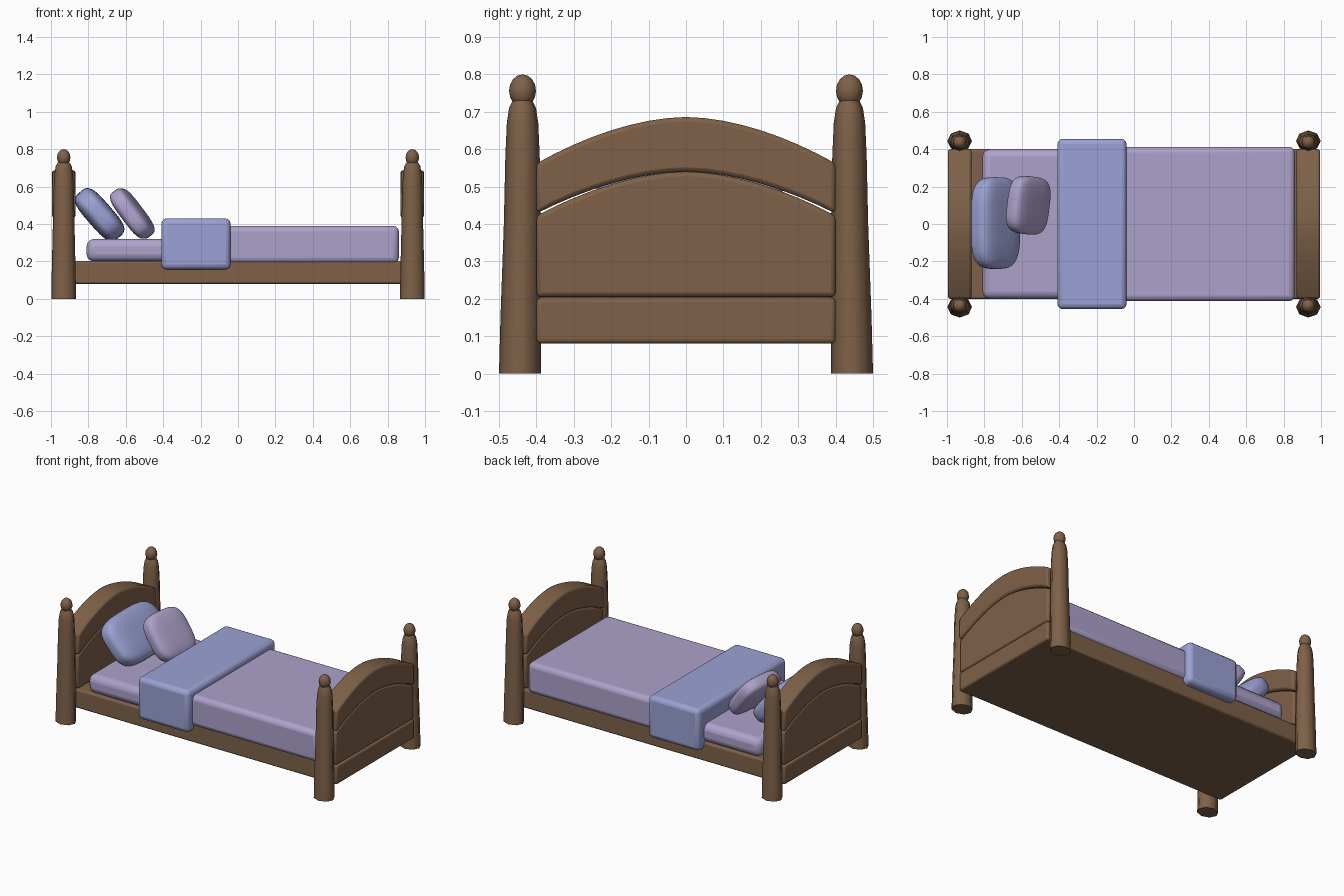
import bpy, bmesh, math

if "Cube" in bpy.data.objects:
    bpy.data.objects.remove(bpy.data.objects["Cube"])


def material(name, rgb):
    m = bpy.data.materials.new(name)
    m.diffuse_color = (*rgb, 1)
    m.use_nodes = True
    m.node_tree.nodes["Principled BSDF"].inputs["Base Color"].default_value = m.diffuse_color
    return m


WOOD = material("wood", (0.21, 0.12, 0.065))
LAVENDER = material("lavender_cloth", (0.42, 0.36, 0.60))
BLUE = material("blue_cloth", (0.33, 0.36, 0.66))


def finish(name, bm, mat, bevel=0, segments=3, angle=40):
    bmesh.ops.recalc_face_normals(bm, faces=bm.faces)
    me = bpy.data.meshes.new(name)
    bm.to_mesh(me)
    bm.free()
    me.materials.append(mat)
    ob = bpy.data.objects.new(name, me)
    bpy.context.collection.objects.link(ob)
    if bevel:
        b = ob.modifiers.new("soft_edges", 'BEVEL')
        b.width, b.segments = bevel, segments
        b.limit_method, b.angle_limit = 'ANGLE', math.radians(40)
    bpy.ops.object.select_all(action='DESELECT')
    ob.select_set(True)
    bpy.context.view_layer.objects.active = ob
    bpy.ops.object.shade_smooth_by_angle(angle=math.radians(angle))
    return ob


def box(name, x, y, z, mat, bevel):
    """Soft-edged box from (min, max) ranges."""
    bm = bmesh.new()
    bmesh.ops.create_cube(bm, size=1)
    for v in bm.verts:
        for i, (lo, hi) in enumerate((x, y, z)):
            v.co[i] = lo if v.co[i] < 0 else hi
    return finish(name, bm, mat, bevel)


def arch(side, mid, y):
    return mid - (mid - side) * (abs(y) / 0.4) ** 1.8


def arched_board(name, x, thick, low, high):
    """Board across y; low and high are (side, middle) heights of its edges."""
    n = 16
    ys = [-0.4 + 0.8 * i / n for i in range(n + 1)]
    outline = [(y, arch(*low, y)) for y in ys] + [(y, arch(*high, y)) for y in reversed(ys)]
    bm = bmesh.new()
    f = bm.faces.new([bm.verts.new((x - thick / 2, y, z)) for y, z in outline])
    r = bmesh.ops.extrude_face_region(bm, geom=[f])
    for v in r["geom"]:
        if isinstance(v, bmesh.types.BMVert):
            v.co.x += thick
    return finish(name, bm, WOOD, 0.012, 2)


def post(name, sx, sy):
    """Eight-sided tapered post, flaring outward at the foot."""
    profile = [(0, 0.056, 0.444), (0.15, 0.054, 0.442), (0.4, 0.049, 0.438), (0.58, 0.046, 0.437),
               (0.67, 0.042, 0.437), (0.71, 0.036, 0.437), (0.73, 0.026, 0.437)]
    bm = bmesh.new()
    rings = []
    for z, r, yc in profile:
        rings.append([bm.verts.new((sx * 0.932 + 1.18 * r * math.cos(k * math.pi / 4),
                                    sy * yc + r * math.sin(k * math.pi / 4), z)) for k in range(8)])
    for a, b in zip(rings, rings[1:]):
        for k in range(8):
            bm.faces.new((a[k], a[(k + 1) % 8], b[(k + 1) % 8], b[k]))
    bm.faces.new(rings[0])
    bm.faces.new(rings[-1])
    finish(name, bm, WOOD, angle=60)

    # Knob on top
    bm = bmesh.new()
    bmesh.ops.create_uvsphere(bm, u_segments=12, v_segments=8, radius=1)
    for v in bm.verts:
        v.co = (sx * 0.932 + v.co.x * 0.036, sy * 0.437 + v.co.y * 0.036, 0.756 + v.co.z * 0.044)
    finish(name + "_knob", bm, WOOD, angle=60)


def pillow(name, center, half, lean, yaw, mat, p=3.5):
    """Cube inflated into a soft rounded cushion."""
    bm = bmesh.new()
    bmesh.ops.create_cube(bm, size=2)
    bmesh.ops.subdivide_edges(bm, edges=bm.edges[:], cuts=11, use_grid_fill=True)
    for v in bm.verts:
        s = sum(abs(c) ** p for c in v.co) ** (1 / p)
        v.co = [c / s * h for c, h in zip(v.co, half)]
    ob = finish(name, bm, mat, angle=80)
    ob.location = center
    ob.rotation_euler = (0, math.radians(lean), math.radians(yaw))


# Frame
box("bed_base", (-0.993, 0.993), (-0.4, 0.4), (0.08, 0.203), WOOD, 0.012)
for end, sx in (("head", -1), ("foot", 1)):
    arched_board(end + "_panel", sx * 0.932, 0.112, (0.205, 0.205), (0.422, 0.54))
    arched_board(end + "_top_rail", sx * 0.932, 0.126, (0.428, 0.54), (0.562, 0.686))
    for side, sy in (("front", -1), ("back", 1)):
        post(f"{end}_{side}_post", sx, sy)

# Bedding
box("mattress", (-0.81, 0.84), (-0.4, 0.4), (0.2, 0.32), LAVENDER, 0.04)
box("blanket", (-0.3, 0.86), (-0.412, 0.412), (0.19, 0.39), LAVENDER, 0.03)
box("folded_throw", (-0.41, -0.04), (-0.455, 0.455), (0.157, 0.43), BLUE, 0.028)

# Pillows
pillow("large_pillow", (-0.74, 0.005, 0.45), (0.07, 0.245, 0.16), -41, 0, BLUE)
pillow("small_pillow", (-0.565, 0.1, 0.456), (0.055, 0.155, 0.152), -37, -7, LAVENDER)
